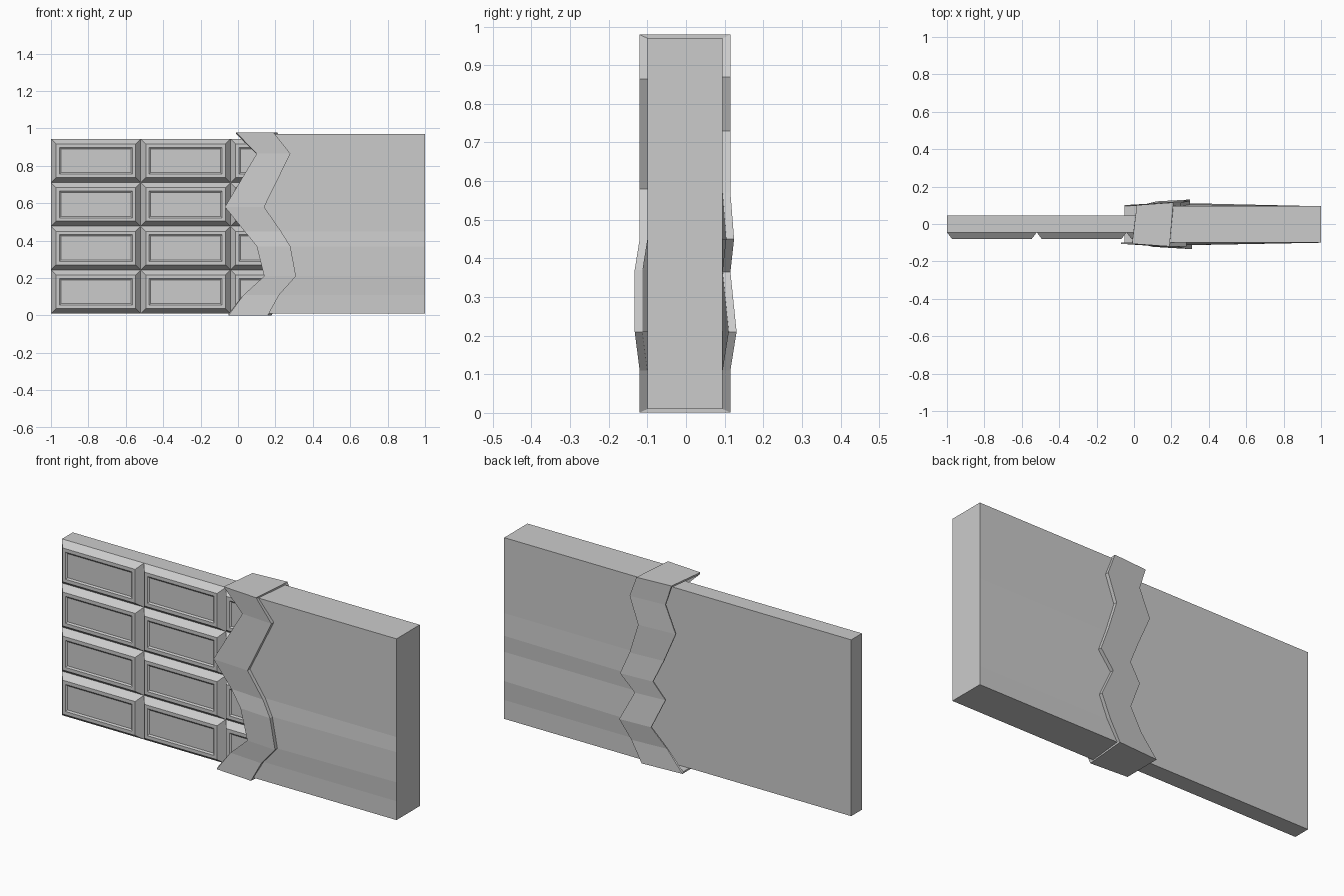
import bpy, bmesh

if "Cube" in bpy.data.objects:
    bpy.data.objects.remove(bpy.data.objects["Cube"])


def finish(name, bm):
    bmesh.ops.recalc_face_normals(bm, faces=bm.faces)
    mesh = bpy.data.meshes.new(name)
    bm.to_mesh(mesh)
    bm.free()
    obj = bpy.data.objects.new(name, mesh)
    bpy.context.collection.objects.link(obj)
    return obj


def loft(bm, rings, cap_start=False, cap_end=False):
    rows = [[bm.verts.new(p) for p in r] for r in rings]
    for a, b in zip(rows, rows[1:]):
        n = len(a)
        for i in range(n):
            j = (i + 1) % n
            bm.faces.new((a[i], a[j], b[j], b[i]))
    if cap_start:
        bm.faces.new(rows[0])
    if cap_end:
        bm.faces.new(rows[-1])


def rect(x0, x1, z0, z1, y, inset=0.0):
    x0, x1, z0, z1 = x0 + inset, x1 - inset, z0 + inset, z1 - inset
    return [(x0, y, z0), (x1, y, z0), (x1, y, z1), (x0, y, z1)]


# Chocolate slab
COLS, ROWS, CW, RH, Z0 = 4, 4, 0.48, 0.2335, 0.01
bm = bmesh.new()
loft(bm, [rect(-1, -1 + COLS * CW, Z0, Z0 + ROWS * RH, y) for y in (0.045, -0.045)], True, True)
finish("chocolate_slab", bm)

# Bevelled squares with a shallow recessed panel
bm = bmesh.new()
for c in range(COLS):
    for r in range(ROWS):
        cell = (-1 + c * CW, -1 + (c + 1) * CW, Z0 + r * RH, Z0 + (r + 1) * RH)
        steps = [(-0.045, 0), (-0.08, 0.027), (-0.08, 0.045), (-0.074, 0.053)]
        loft(bm, [rect(*cell, y, i) for y, i in steps], cap_end=True)
finish("chocolate_squares", bm)

# Torn edge: z, fold x, flap end x, bulge
FRONT = [(0.01, -0.05, 0.16, 0), (0.11, 0.03, 0.22, 0), (0.21, 0.14, 0.31, 0.016),
         (0.37, 0.10, 0.28, 0.016), (0.45, 0.035, 0.23, 0), (0.58, -0.07, 0.14, 0),
         (0.865, 0.10, 0.28, 0), (0.97, -0.01, 0.19, 0)]
BACK = [(0.97, 0.015, 0.21, 0), (0.87, 0.05, 0.25, 0), (0.73, -0.01, 0.20, 0),
        (0.57, 0.06, 0.25, 0), (0.45, 0.115, 0.30, 0.012), (0.365, 0.05, 0.22, 0),
        (0.21, 0.12, 0.30, 0.02), (0.11, 0.04, 0.24, 0), (0.01, -0.05, 0.18, 0)]


def ring(where, grow, lift):
    pts = []
    for side, y0, edge in ((-1, 0.10, FRONT), (1, 0.095, BACK)):
        for z, fold, flap, bulge in edge:
            x = {"fold": fold, "flap": flap, "end": 0.999}[where]
            t = (0.999 - x) / (0.999 - fold)
            y = side * (y0 + bulge * t + grow)
            zz = z + lift if z > 0.9 else z - lift if z < 0.05 else z
            pts.append((x, y, zz))
    return pts


# Wrapper sleeve, closed at the far end
bm = bmesh.new()
loft(bm, [ring("fold", 0, 0), ring("flap", 0, 0), ring("end", 0, 0)], cap_end=True)
finish("wrapper_sleeve", bm)

# Folded-back foil collar around the torn opening
bm = bmesh.new()
loft(bm, [ring("fold", 0, 0), ring("fold", 0.006, 0.009), ring("flap", 0.02, 0.009),
          ring("flap", 0.0, 0.0)])
finish("foil_collar", bm)
